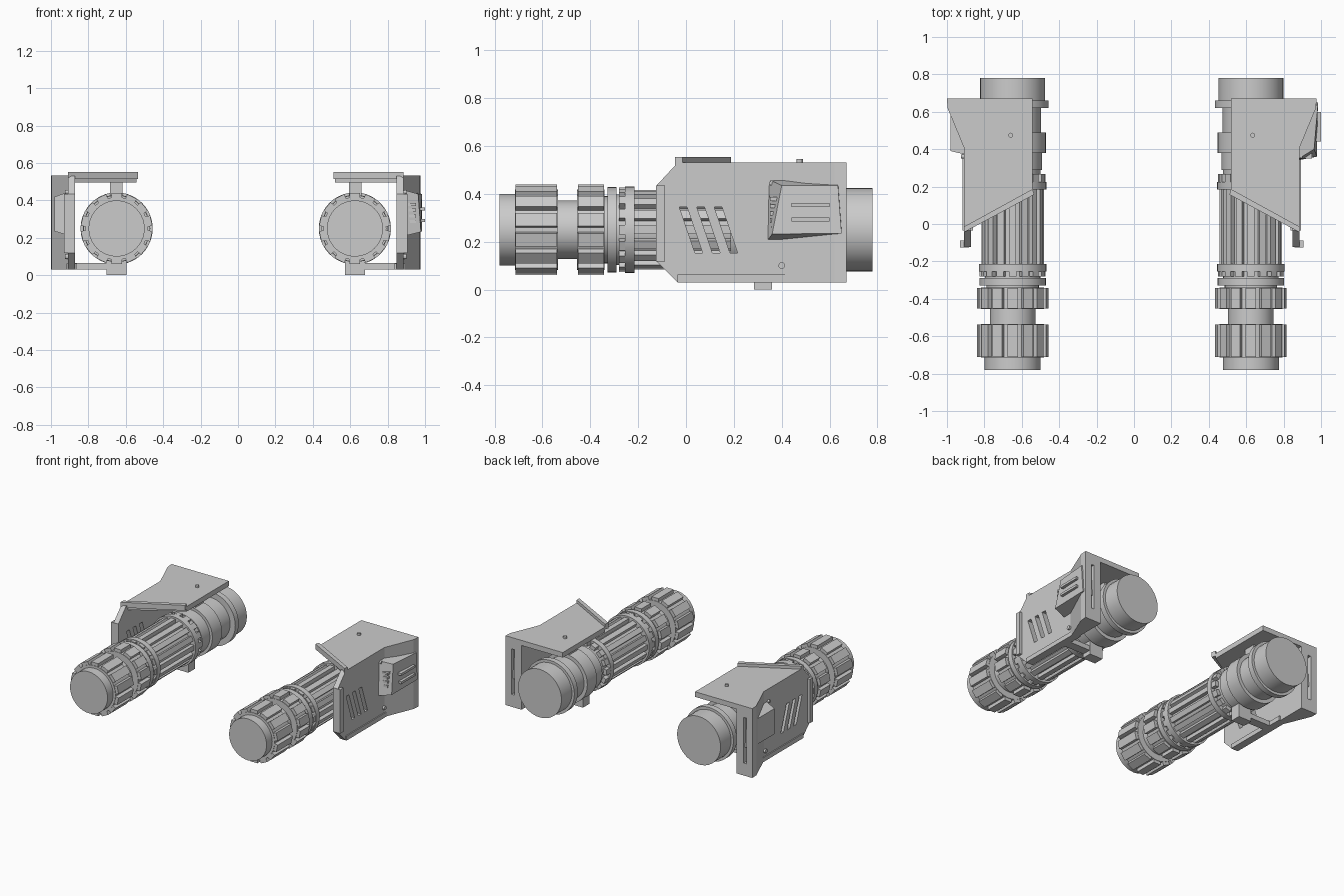
import bpy, bmesh
from math import sin, cos, pi

if "Cube" in bpy.data.objects:
    bpy.data.objects.remove(bpy.data.objects["Cube"])

X0 = -0.012          # mirror plane between the two barrels
CX, CZ = 0.637, 0.25  # barrel axis
SEG = 40


def finish(bm, name, s, smooth=False):
    """Mirror by side sign s and turn the bmesh into an object."""
    for v in bm.verts:
        v.co.x = X0 + s * v.co.x
    bmesh.ops.recalc_face_normals(bm, faces=bm.faces)
    me = bpy.data.meshes.new(name)
    bm.to_mesh(me)
    bm.free()
    ob = bpy.data.objects.new(name, me)
    bpy.context.collection.objects.link(ob)
    if smooth:
        bpy.ops.object.select_all(action='DESELECT')
        ob.select_set(True)
        bpy.context.view_layer.objects.active = ob
        bpy.ops.object.shade_smooth_by_angle(angle=0.5)
    return ob


def loft(bm, la, lb):
    a = [bm.verts.new(p) for p in la]
    b = [bm.verts.new(p) for p in lb]
    n = len(a)
    bm.faces.new(a)
    bm.faces.new(b)
    for i in range(n):
        bm.faces.new((a[i], a[(i + 1) % n], b[(i + 1) % n], b[i]))


def place(axis, p, d):
    return {'x': (d, p[0], p[1]), 'y': (p[0], d, p[1]), 'z': (p[0], p[1], d)}[axis]


def prism(name, s, axis, a, b, *outlines):
    """Extrude one or more outlines along an axis."""
    bm = bmesh.new()
    for o in outlines:
        loft(bm, [place(axis, p, a) for p in o], [place(axis, p, b) for p in o])
    return finish(bm, name, s)


def rect(u0, u1, v0, v1):
    return [(u0, v0), (u1, v0), (u1, v1), (u0, v1)]


def disc(u, v, r, n=12):
    return [(u + r * cos(2 * pi * i / n), v + r * sin(2 * pi * i / n)) for i in range(n)]


def lathe(name, s, profile):
    """Revolve (y, radius) pairs around the barrel axis."""
    bm = bmesh.new()
    rings = [[bm.verts.new((CX + r * cos(2 * pi * i / SEG), y, CZ + r * sin(2 * pi * i / SEG)))
              for i in range(SEG)] for y, r in profile]
    for p, q in zip(rings, rings[1:]):
        for i in range(SEG):
            j = (i + 1) % SEG
            bm.faces.new((p[i], p[j], q[j], q[i]))
    bm.faces.new(rings[0])
    bm.faces.new(rings[-1])
    return finish(bm, name, s, True)


def ribs(name, s, y0, y1, r0, r1, w, n):
    """Blocks set around the barrel axis."""
    bm = bmesh.new()
    for k in range(n):
        t = 2 * pi * k / n + pi / 2
        sec = [(CX + r * cos(t) - d * sin(t), CZ + r * sin(t) + d * cos(t))
               for r, d in ((r0, -w), (r1, -w), (r1, w), (r0, w))]
        loft(bm, [place('y', p, y0) for p in sec], [place('y', p, y1) for p in sec])
    return finish(bm, name, s)


def cut(ob, cutter):
    mod = ob.modifiers.new("cut", 'BOOLEAN')
    mod.operation, mod.solver, mod.object = 'DIFFERENCE', 'EXACT', cutter
    bpy.context.view_layer.update()
    dg = bpy.context.evaluated_depsgraph_get()
    me = bpy.data.meshes.new_from_object(ob.evaluated_get(dg))
    ob.modifiers.clear()
    ob.data = me
    bpy.data.objects.remove(cutter)


# (y start, y end, radius) steps along the barrel
STEPS = [(-.78, -.715, .15), (-.715, -.535, .168), (-.535, -.455, .122), (-.455, -.34, .168),
         (-.34, -.328, .14), (-.328, -.29, .178), (-.29, -.255, .148), (-.255, -.215, .18),
         (-.215, .185, .142), (.185, .225, .18), (.225, .29, .15), (.29, .38, .158),
         (.38, .49, .178), (.49, .62, .152), (.62, .66, .193), (.66, .78, .174)]

for s, side in ((1, "right"), (-1, "left")):
    # barrel
    lathe(side + "_barrel", s, [p for a, b, r in STEPS for p in ((a, r), (b, r))])
    ribs(side + "_muzzle_ribs", s, -.712, -.538, .15, .19, .028, 14)
    ribs(side + "_collar_ribs", s, -.452, -.343, .15, .19, .028, 14)
    ribs(side + "_front_teeth", s, -.28, -.25, .13, .176, .02, 16)
    ribs(side + "_barrel_flutes", s, -.22, .19, .12, .167, .018, 16)
    ribs(side + "_rear_teeth", s, .22, .267, .13, .176, .02, 16)

    # side armour with three slanted vents
    plate = prism(side + "_side_plate", s, 'x', .86, .898,
                  [(-.123, .118), (-.035, .03), (.67, .03), (.67, .53), (-.035, .53), (-.123, .435)])
    cut(plate, prism("vent_cutter", s, 'x', .8, .95,
                     *[[(-.028 + d, .345), (.004 + d, .345), (.07 + d, .152), (.038 + d, .152)]
                       for d in (0, .073, .146)]))
    flare = prism(side + "_rear_flare", s, 'z', .03, .53,
                  [(.88, .40), (.898, .41), (.985, .62), (.988, .67), (.87, .67)])
    cut(flare, prism("groove_cutter", s, 'y', .63, .7, rect(.918, .94, .12, .45)))
    prism(side + "_front_rim", s, 'x', .87, .918, rect(-.125, -.088, .118, .435))
    prism(side + "_bottom_lip", s, 'x', .85, .906, rect(-.035, .455, .03, .062))
    prism(side + "_plate_bolts", s, 'x', .88, .912, disc(.40, .10, .014), disc(.36, .445, .011))

    # top armour with raised rim on the slanted edge
    prism(side + "_top_plate", s, 'z', .495, .532,
          [(.988, .67), (.985, .62), (.898, .41), (.898, -.035), (.53, .187), (.53, .67)])
    prism(side + "_top_rim", s, 'z', .515, .553,
          [(.898, -.045), (.898, -.015), (.53, .187), (.522, .157)])
    prism(side + "_top_bolt", s, 'z', .52, .546, disc(.647, .475, .013))

    # brackets between barrel and armour
    prism(side + "_top_post", s, 'y', .395, .485, rect(.605, .672, .40, .50))
    prism(side + "_bottom_block", s, 'y', .285, .36, rect(.585, .69, 0, .11))
    prism(side + "_bottom_arm", s, 'y', .29, .355, rect(.62, .87, .03, .065))

    # box on the side plate
    bm = bmesh.new()
    if s > 0:
        loft(bm, [(.885, .34, .205), (.885, .66, .225), (.885, .645, .455), (.885, .345, .46)],
             [(.99, .36, .232), (.995, .65, .235), (.995, .635, .435), (.975, .40, .435)])
    else:
        loft(bm, [(.885, .37, .21), (.885, .655, .22), (.885, .645, .45), (.885, .37, .45)],
             [(.968, .39, .235), (.968, .65, .235), (.968, .635, .42), (.968, .39, .42)])
    finish(bm, side + "_side_box", s)

# details on the right-hand box
prism("right_box_bars", 1, 'x', .975, 1.012, rect(.44, .60, .345, .362), rect(.44, .60, .285, .302))
prism("right_box_grille", 1, 'y', .35, .40, *[rect(.915, .965, z, z + .016) for z in (.28, .31, .34, .37)])
